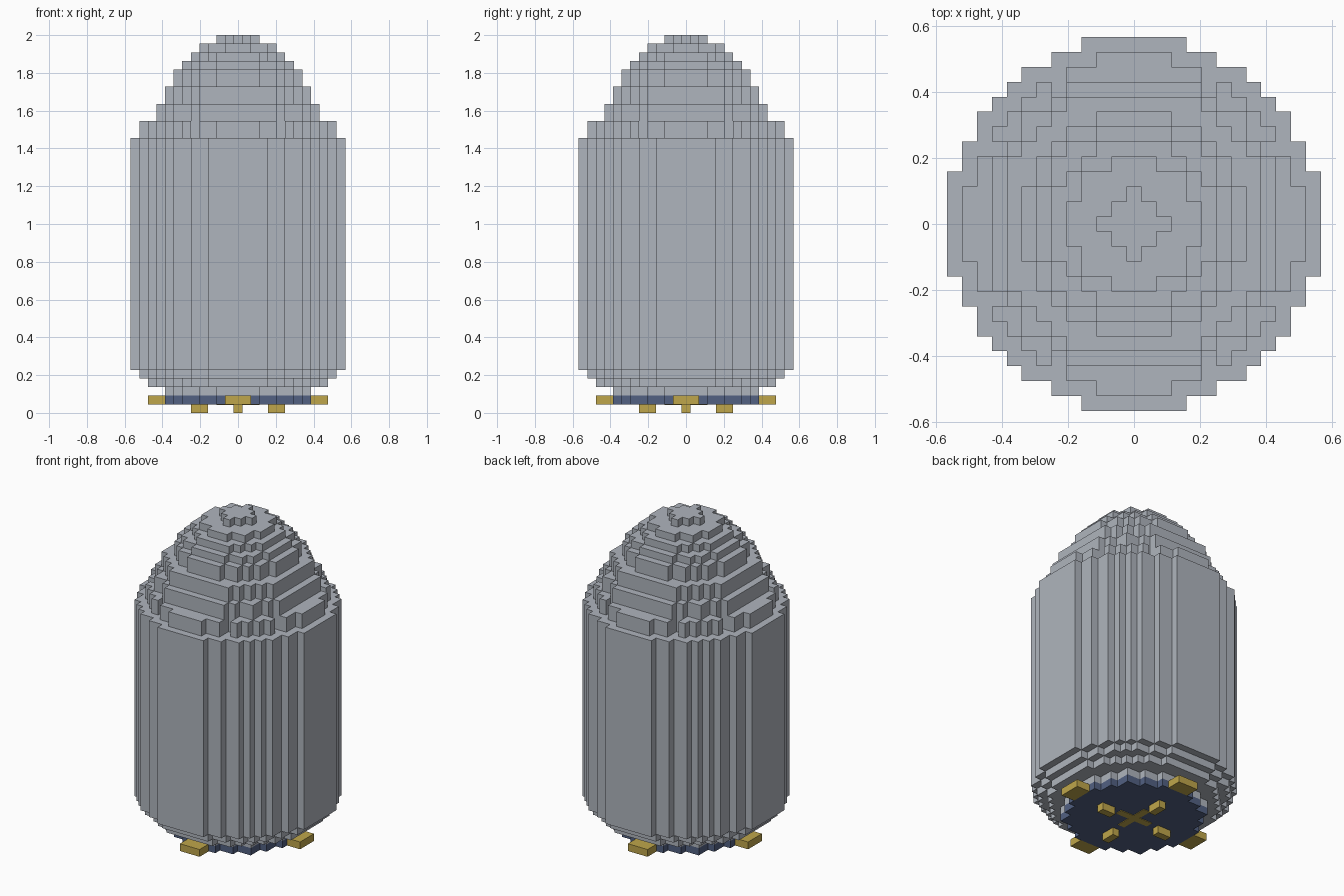
import bpy, bmesh

if "Cube" in bpy.data.objects:
    bpy.data.objects.remove(bpy.data.objects["Cube"], do_unlink=True)

U = 2 / 44  # edge length of one block


def material(name, rgb):
    m = bpy.data.materials.new(name)
    m.use_nodes = True
    m.diffuse_color = (*rgb, 1)
    m.node_tree.nodes["Principled BSDF"].inputs["Base Color"].default_value = (*rgb, 1)
    return m


GREY = material("steel grey", (0.43, 0.46, 0.51))
BLUE = material("slate blue", (0.085, 0.12, 0.225))
YELLOW = material("brass yellow", (0.52, 0.38, 0.07))


def slab(name, cells, z0, z1, mat):
    """Extrude a set of grid cells from level z0 to z1 as one clean solid."""
    bm = bmesh.new()
    corners = {}

    def corner(i, j):
        if (i, j) not in corners:
            corners[i, j] = bm.verts.new(((i - 0.5) * U, (j - 0.5) * U, z0 * U))
        return corners[i, j]

    for i, j in cells:
        bm.faces.new([corner(i, j), corner(i + 1, j), corner(i + 1, j + 1), corner(i, j + 1)])
    grown = bmesh.ops.extrude_face_region(bm, geom=bm.faces[:], use_keep_orig=True)["geom"]
    for v in grown:
        if isinstance(v, bmesh.types.BMVert):
            v.co.z = z1 * U
    bmesh.ops.recalc_face_normals(bm, faces=bm.faces[:])
    # merge coplanar blocks into single flat faces
    bmesh.ops.dissolve_limit(bm, angle_limit=0.01, verts=bm.verts[:], edges=bm.edges[:])
    mesh = bpy.data.meshes.new(name)
    bm.to_mesh(mesh)
    bm.free()
    mesh.materials.append(mat)
    obj = bpy.data.objects.new(name, mesh)
    bpy.context.collection.objects.link(obj)
    return obj


def disc(limit):
    """Cells whose squared distance from the axis is within the limit."""
    r = range(-13, 14)
    return {(i, j) for i in r for j in r if i * i + j * j <= limit}


def box(i0, i1, j0, j1):
    return {(i, j) for i in range(i0, i1 + 1) for j in range(j0, j1 + 1)}


# Base, body and stepped dome: name, squared radius, bottom, top
for name, limit, z0, z1, mat in [
    ("base_plate", 72, 1, 2, BLUE),
    ("lower_step_1", 72, 2, 3, GREY),
    ("lower_step_2", 110, 3, 4, GREY),
    ("lower_step_3", 132, 4, 5, GREY),
    ("body", 156, 5, 32, GREY),
    ("dome_step_2", 99, 34, 36, GREY),
    ("dome_step_3", 80, 36, 38, GREY),
    ("dome_step_4", 56, 38, 40, GREY),
    ("dome_step_5", 42, 40, 41, GREY),
    ("dome_step_6", 30, 41, 42, GREY),
    ("dome_step_7", 18, 42, 43, GREY),
    ("dome_cap", 4, 43, 44, GREY),
]:
    slab(name, disc(limit), z0, z1, mat)

# Notched shoulder ring at the foot of the dome
shoulder = {c for c in disc(118) if sorted(map(abs, c)) != [5, 9]}
shoulder |= box(-11, 11, -2, 2) | box(-2, 2, -11, 11)
slab("dome_step_1", shoulder, 32, 34, GREY)

# Side lugs and small feet on the four axes
for side, (dx, dy) in {"left": (1, 0), "right": (-1, 0), "back": (0, 1), "front": (0, -1)}.items():
    def radial(a, b, w):
        return {(dx * r - dy * t, dy * r + dx * t) for r in range(a, b + 1) for t in range(-w, w + 1)}
    slab(side + "_lug", radial(9, 10, 1), 1, 2, YELLOW)
    slab(side + "_foot", radial(4, 5, 0), 0, 1, YELLOW)

# Flat cross under the base
slab("bottom_cross", box(-2, 2, 0, 0) | box(0, 0, -2, 2), 0.92, 1, YELLOW)
